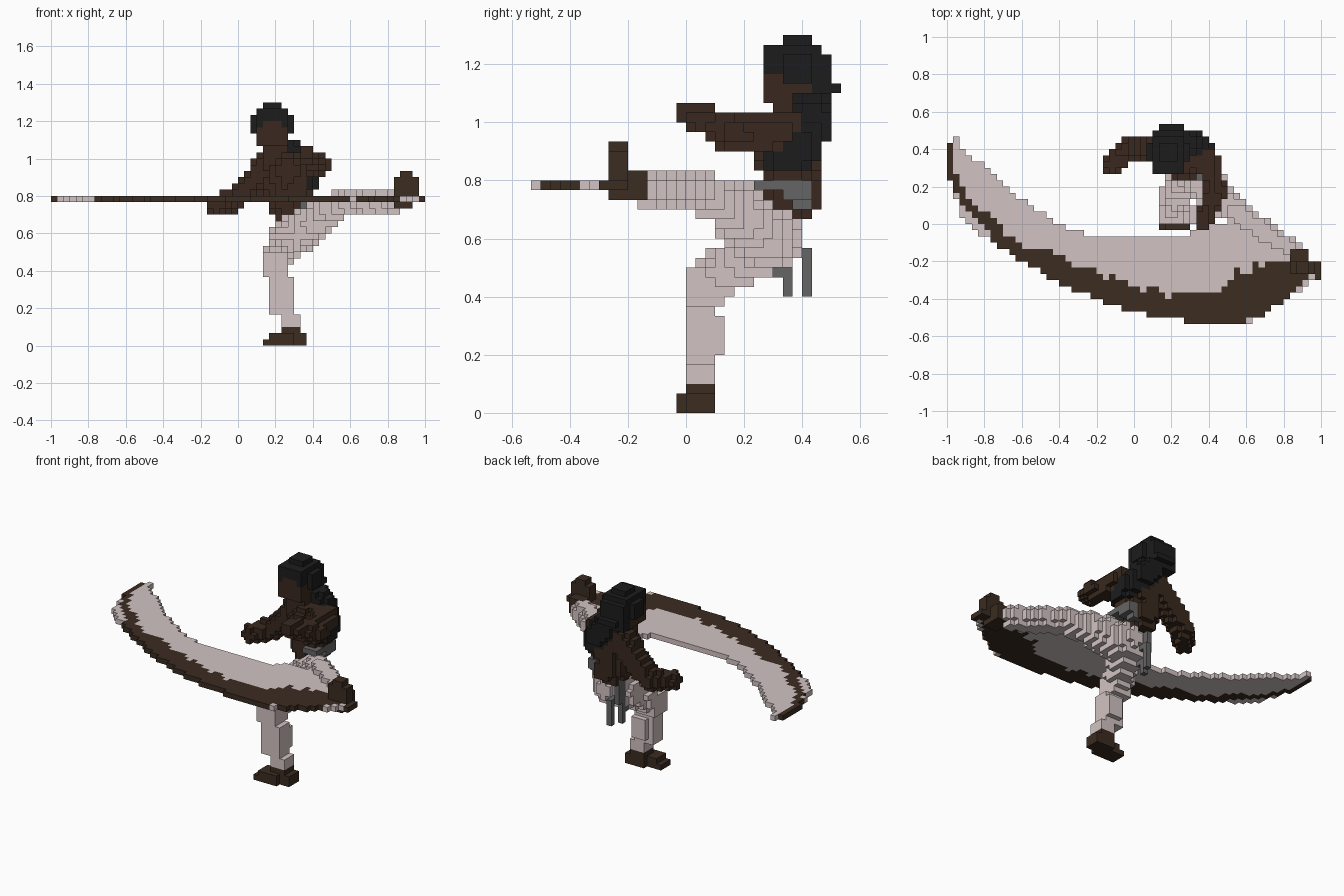
import bpy, bmesh, math, random
from mathutils import Vector

cube = bpy.data.objects.get("Cube")
if cube:
    bpy.data.objects.remove(cube, do_unlink=True)

random.seed(4)
CELL = 1 / 30          # edge length of one block
grid = {}              # block position -> part name


def material(name, colour):
    mat = bpy.data.materials.new(name)
    mat.use_nodes = True
    mat.diffuse_color = (*colour, 1)
    mat.node_tree.nodes["Principled BSDF"].inputs["Base Color"].default_value = (*colour, 1)
    return mat


cloth = material("pale cloth", (.64, .55, .54))
skin = material("brown skin", (.041, .022, .013))
leather = material("dark leather", (.043, .025, .015))
black = material("black hair", (.012, .012, .012))
grey = material("grey sash", (.13, .13, .13))


def put(part, pos):
    grid.setdefault(pos, part)


def box(part, lo, hi):
    for x in range(lo[0], hi[0]):
        for y in range(lo[1], hi[1]):
            for z in range(lo[2], hi[2]):
                put(part, (x, y, z))


def fill(part, lo, hi, inside):
    """Add every block whose centre passes the test."""
    for x in range(math.floor(lo[0]), math.ceil(hi[0])):
        for y in range(math.floor(lo[1]), math.ceil(hi[1])):
            for z in range(math.floor(lo[2]), math.ceil(hi[2])):
                if inside(Vector((x + .5, y + .5, z + .5))):
                    put(part, (x, y, z))


def limb(part, *joints):
    """Tapered blocky tube through joints (x, y, z, radius)."""
    for (*a, ra), (*b, rb) in zip(joints, joints[1:]):
        a, b, r = Vector(a), Vector(b), Vector([max(ra, rb)] * 3)
        axis = b - a

        def inside(p):
            t = min(1, max(0, (p - a).dot(axis) / axis.length_squared))
            return (p - a - axis * t).length <= ra + (rb - ra) * t
        lo = [min(pair) for pair in zip(a - r, b - r)]
        hi = [max(pair) for pair in zip(a + r, b + r)]
        fill(part, lo, hi, inside)


def ellipsoid(part, centre, radii):
    c, r = Vector(centre), Vector(radii)
    fill(part, c - r, c + r, lambda p: sum(((p[i] - c[i]) / r[i]) ** 2 for i in range(3)) <= 1)


def curve(points, x):
    """Height of a polyline at x."""
    for (xa, ya), (xb, yb) in zip(points, points[1:]):
        if xa <= x <= xb:
            return ya + (yb - ya) * (x - xa) / (xb - xa)


# Standing shoe and raised shoe
box("standing_shoe", (4, -1, 0), (8, 2, 1))
box("standing_shoe", (5, -1, 0), (9, 2, 2))
box("standing_shoe", (7, 0, 0), (11, 3, 2))
box("standing_shoe", (7, 0, 2), (10, 3, 3))
box("raised_shoe", (25, -8, 22), (28, -4, 25))
box("raised_shoe", (25, -8, 24), (29, -6, 27))
box("raised_shoe", (26, -8, 27), (28, -6, 28))

# Face and neck, then hair around them
box("head", (3, 8, 32), (8, 13, 35))
box("head", (4, 8, 35), (7, 12, 36))
box("head", (4, 9, 30), (8, 12, 32))
ellipsoid("hair", (5.5, 11.5, 35.7), (3.6, 3.6, 3.2))
box("hair", (3, 8, 35), (8, 10, 38))
box("hair", (3, 12, 32), (8, 15, 37))
box("hair", (4, 15, 33), (8, 16, 34))
limb("hair", (6, 13, 33, 2), (9, 13, 30, 2.3), (11, 11.5, 27, 2.2), (11.3, 9.8, 26.2, 1.5))

# Sash slanting over the left hip, with hanging tails
box("sash", (9, 7, 23), (12, 11, 24))
box("sash", (9, 10, 22), (12, 13, 24))
box("sash", (9, 11, 21), (11, 13, 22))
box("sash", (6, 10, 16), (7, 12, 21))
box("sash", (7, 11, 16), (8, 13, 17))
box("sash", (7, 12, 12), (8, 13, 16))
box("sash", (6, 9, 14), (7, 11, 15))
box("sash", (6, 10, 12), (7, 11, 16))

# Torso and arms
limb("torso", (7.8, 11, 22.5, 2.9), (8, 10.5, 28, 3.5))
limb("torso", (6.5, 11, 26, 2.7), (10, 10.5, 26, 2.7))
limb("torso", (6, 11, 28.7, 2.4), (11.5, 10, 29, 2.4))
box("torso", (6, 10, 20), (9, 13, 23))
box("torso", (7, 13, 21), (10, 14, 24))
limb("left_arm", (12, 9.5, 29, 2), (13, 5, 28.7, 1.8), (11, .6, 30.8, 1.5))
limb("right_arm", (5, 12, 29, 2.3), (1, 12.3, 24.8, 2), (-1, 12.2, 23.2, 1.8), (-3.4, 9.5, 22.5, 1.5))

# Standing leg and kicking leg
box("standing_leg", (7, 0, 3), (10, 3, 5))
box("standing_leg", (5, 0, 5), (9, 3, 11))
box("standing_leg", (6, 3, 6), (9, 4, 10))
box("standing_leg", (4, 0, 11), (8, 4, 15))
limb("standing_leg", (6.2, 3, 14, 2.3), (8.3, 8.3, 17.5, 3.2))
limb("kicking_leg", (9.5, 8.3, 18, 3.6), (14, 4.3, 21.4, 2.6), (17, 1.3, 23, 2.1), (25, -4, 23, 1.8))

# Flat sweeping trail of the kick: pale inside, ragged dark rim
inner = [(-30, 13), (-29.1, 13), (-29, 15), (-28, 12.5), (-25, 10), (-21, 6), (-16, 2.5), (-12, 0),
         (-7, -2), (8, -2), (11, 0), (18, 0), (24, -4), (28, -6), (30, -6)]
outer = [(-30, 9.5), (-29, 5.5), (-28, 2), (-24, -2), (-18, -6), (-11, -10), (-6, -12),
         (0, -14), (5, -15), (12, -16), (18, -16), (23, -13), (29, -9), (30, -8)]
rim = [(-30, 14), (-29.1, 14), (-29, 9), (-26, 4), (-23, 1), (-20, -2), (-15, -4), (-10, -6), (-6, -8),
       (0, -9.6), (5, -11.4), (13, -11), (15, -9), (18, -7), (23, -6), (25, -4), (30, -4)]
for x in range(-30, 30):
    cx = x + .5
    low, high = curve(outer, cx), curve(inner, cx)
    edge = curve(rim, cx) + random.uniform(-.8, .8)
    for y in range(-16, 16):
        cy = y + .5
        if low <= cy <= high:
            fringe = (-29 <= x < -23 or x == 18 or 25 < x < 29) and cy - low < 1.1
            put("trail_rim" if cy < edge and not fringe else "trail", (x, y, 23))

# Turn the blocks of each part into a mesh of its visible faces
colours = {"standing_shoe": leather, "raised_shoe": leather, "head": skin, "hair": black,
           "sash": grey, "torso": skin, "left_arm": skin, "right_arm": skin,
           "standing_leg": cloth, "kicking_leg": cloth, "trail": cloth, "trail_rim": leather}
for part, mat in colours.items():
    bm = bmesh.new()
    corners = {}
    for pos in [p for p, owner in grid.items() if owner == part]:
        for axis in range(3):
            for side in (0, 1):
                beside = list(pos)
                beside[axis] += 2 * side - 1
                if tuple(beside) in grid:
                    continue
                quad = []
                for u, v in ((0, 0), (1, 0), (1, 1), (0, 1)):
                    c = list(pos)
                    c[axis] += side
                    c[(axis + 1) % 3] += u
                    c[(axis + 2) % 3] += v
                    key = tuple(c)
                    if key not in corners:
                        corners[key] = bm.verts.new(Vector(c) * CELL)
                    quad.append(corners[key])
                bm.faces.new(quad if side else quad[::-1])
    mesh = bpy.data.meshes.new(part)
    bm.to_mesh(mesh)
    bm.free()
    mesh.materials.append(mat)
    bpy.context.scene.collection.objects.link(bpy.data.objects.new(part, mesh))
